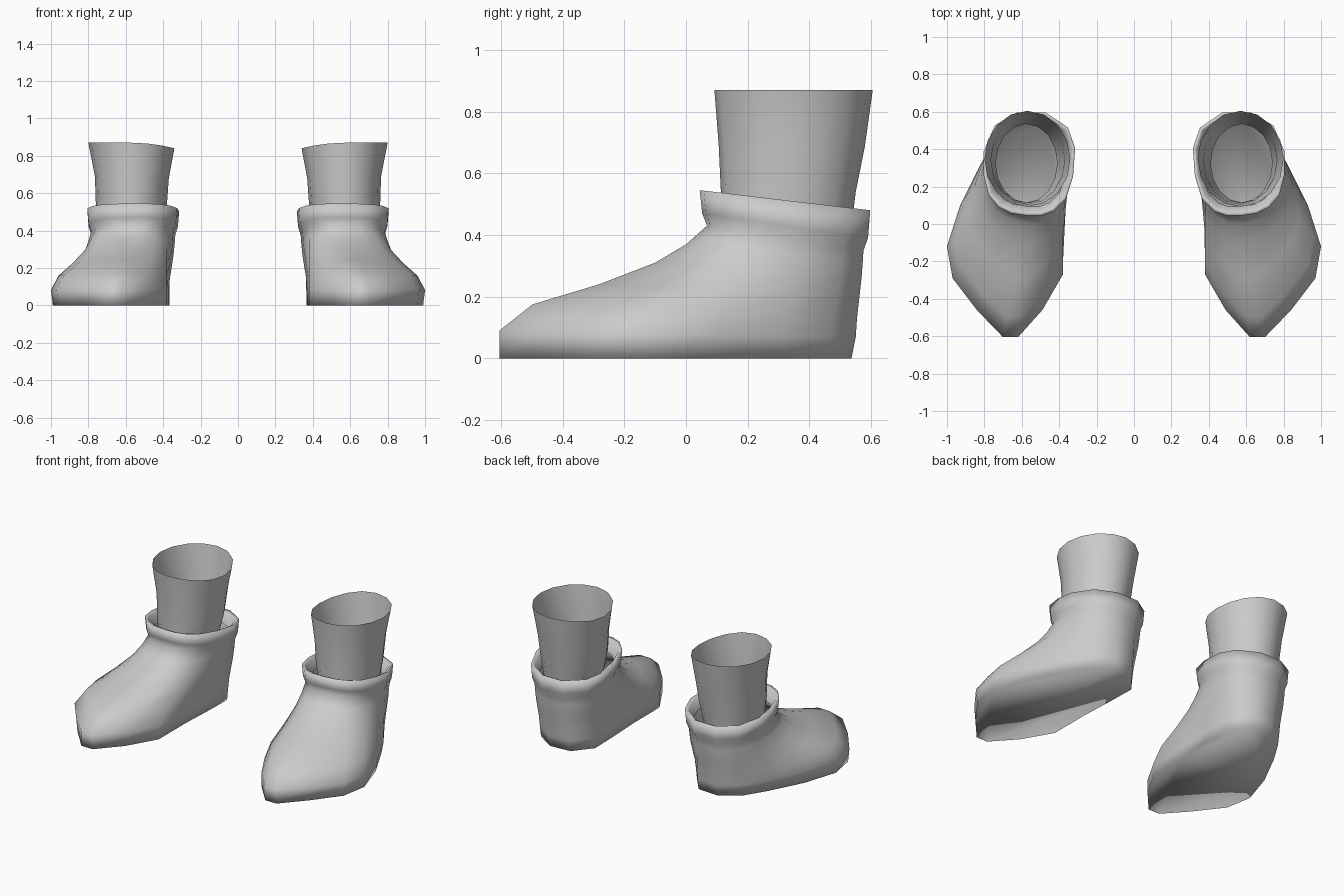
import bpy, bmesh, math

if "Cube" in bpy.data.objects:
    bpy.data.objects.remove(bpy.data.objects["Cube"])

grey = bpy.data.materials.new("grey")
grey.diffuse_color = (0.6, 0.6, 0.6, 1)
grey.use_nodes = True
grey.node_tree.nodes["Principled BSDF"].inputs["Base Color"].default_value = grey.diffuse_color

# Matching outlines of the foot and the ankle, starting at the toe
FOOT = [(.62, -.605), (.70, -.605), (.84, -.46), (.97, -.29), (1.0, -.12),
        (.93, .10), (.82, .32), (.72, .47), (.60, .55), (.46, .54),
        (.365, .42), (.37, .22), (.38, .0), (.38, -.27), (.49, -.46)]
ANKLE = [(.50, .068), (.57, .068), (.65, .08), (.71, .11), (.76, .17),
         (.785, .27), (.785, .38), (.73, .51), (.62, .575), (.48, .575),
         (.37, .50), (.335, .40), (.345, .26), (.38, .15), (.44, .09)]


def tilt(points, z_front, z_back):
    """Lift an outline so its height runs from front to back."""
    ys = [p[1] for p in points]
    lo, hi = min(ys), max(ys)
    return [(x, y, z_front + (z_back - z_front) * (y - lo) / (hi - lo)) for x, y in points]


def scale(points, s, cx=.56, cy=.33):
    return [(cx + (x - cx) * s, cy + (y - cy) * s) for x, y in points]


def blend(t):
    return [(a[0] + (b[0] - a[0]) * t, a[1] + (b[1] - a[1]) * t) for a, b in zip(FOOT, ANKLE)]


def loft(name, rings, side, cap):
    """Skin a stack of rings; side -1 gives the mirrored copy."""
    bm = bmesh.new()
    loops = [[bm.verts.new((x * side, y, z)) for x, y, z in ring] for ring in rings]
    n = len(rings[0])
    for low, high in zip(loops, loops[1:]):
        for i in range(n):
            j = (i + 1) % n
            face = [low[i], low[j], high[j], high[i]]
            bm.faces.new(face if side > 0 else face[::-1])
    if cap:
        bm.faces.new(loops[0][::-1] if side > 0 else loops[0])
    for f in bm.faces:
        f.smooth = True
    mesh = bpy.data.meshes.new(name)
    bm.to_mesh(mesh)
    bm.free()
    mesh.materials.append(grey)
    obj = bpy.data.objects.new(name, mesh)
    bpy.context.collection.objects.link(obj)


# Boot: sole, foot narrowing to the ankle, flared cuff and its inner lip
boot = [tilt([(x - .01 * (x > .8), min(y, y * .975)) for x, y in FOOT], 0, 0)]
for t, zf, zb in [(0, .09, .07), (.16, .175, .13), (.48, .24, .20),
                  (.75, .31, .26), (.9, .37, .31), (1, .43, .35)]:
    boot.append(tilt(blend(t), zf, zb))
for s, zf, zb in [(1.06, .47, .39), (1.09, .545, .48), (1.0, .535, .47), (.9, .47, .41)]:
    boot.append(tilt(scale(ANKLE, s), zf, zb))

# Leg: open tube widening upward, rim slightly lower on the inner side
leg = []
for x0, x1, y0, y1, z, drop in [(.41, .74, .115, .535, .42, 0), (.38, .76, .113, .55, .54, 0),
                                (.37, .765, .106, .58, .69, .01), (.34, .80, .092, .605, .87, .03)]:
    ring = []
    for k in range(16):
        a = math.tau * k / 16
        c, s = math.cos(a), math.sin(a)
        ring.append(((x0 + x1) / 2 + (x1 - x0) / 2 * c, (y0 + y1) / 2 + (y1 - y0) / 2 * s,
                     z - drop * max(0, -c) ** 2))
    leg.append(ring)

for side, label in [(1, "right"), (-1, "left")]:
    loft(label + "_boot", boot, side, True)
    loft(label + "_leg", leg, side, False)
